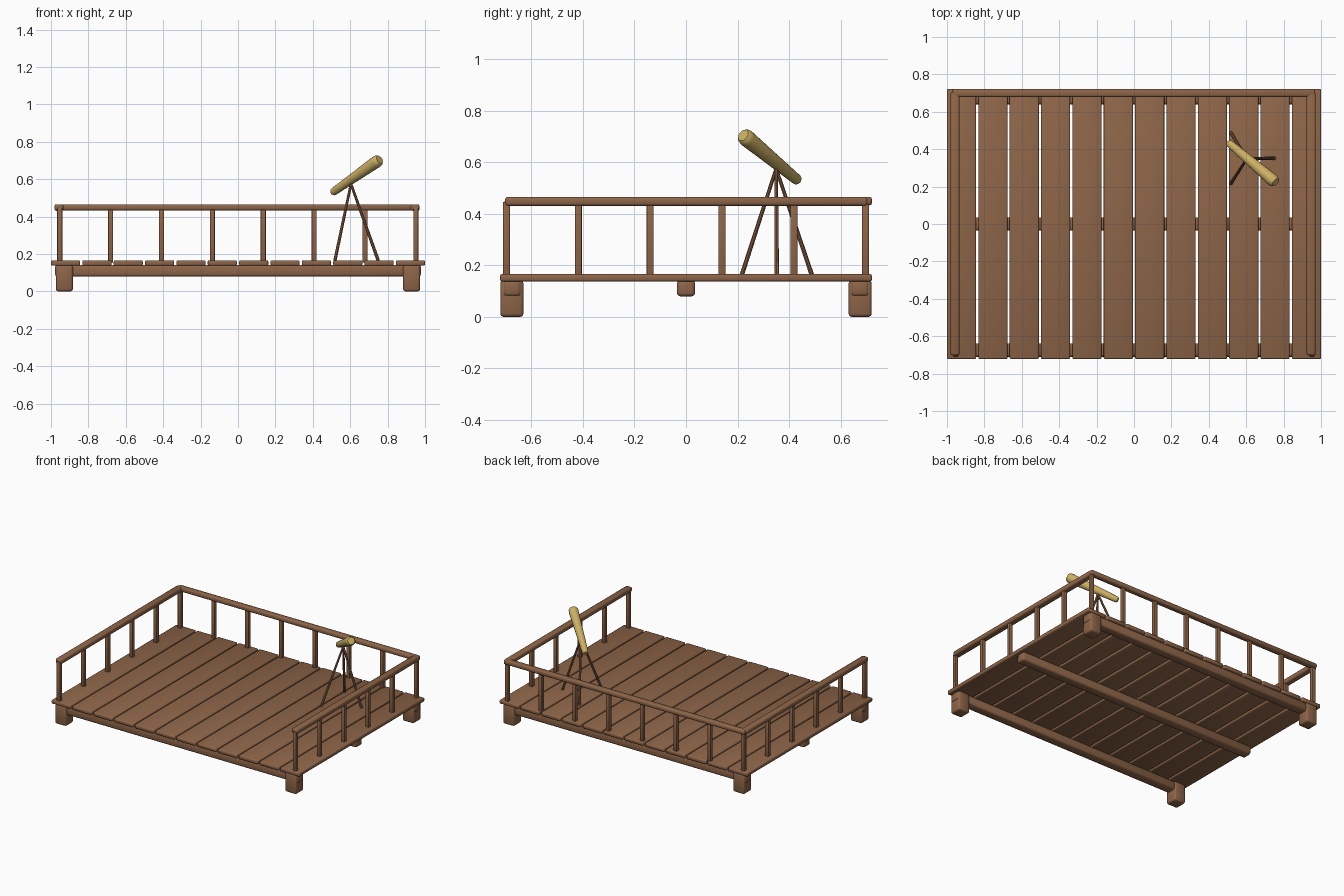
import bpy, bmesh, math
from mathutils import Vector

if "Cube" in bpy.data.objects:
    bpy.data.objects.remove(bpy.data.objects["Cube"])


def material(name, color):
    m = bpy.data.materials.new(name)
    m.diffuse_color = (*color, 1)
    m.use_nodes = True
    m.node_tree.nodes["Principled BSDF"].inputs["Base Color"].default_value = m.diffuse_color
    return m


WOOD = material("brown wood", (0.27, 0.13, 0.066))
BRASS = material("brass", (0.60, 0.43, 0.13))


def finish(name, bm, mat, angle):
    me = bpy.data.meshes.new(name)
    bm.to_mesh(me)
    bm.free()
    ob = bpy.data.objects.new(name, me)
    bpy.context.collection.objects.link(ob)
    me.materials.append(mat)
    bpy.ops.object.select_all(action='DESELECT')
    ob.select_set(True)
    bpy.context.view_layer.objects.active = ob
    bpy.ops.object.shade_smooth_by_angle(angle=math.radians(angle))
    return ob


def box(name, x, y, z, bevel=0.008):
    """Rounded box from (min, max) ranges."""
    bm = bmesh.new()
    bmesh.ops.create_cube(bm, size=1)
    for v in bm.verts:
        v.co = [r[0] + (c + 0.5) * (r[1] - r[0]) for c, r in zip(v.co, (x, y, z))]
    bmesh.ops.bevel(bm, geom=bm.edges[:], offset=bevel, segments=2,
                    profile=0.5, affect='EDGES')
    return finish(name, bm, WOOD, 60)


def tube(name, start, end, profile, mat, sides=16):
    """Round body along start-end; profile lists (fraction of length, radius)."""
    a, b = Vector(start), Vector(end)
    turn = (b - a).to_track_quat('Z', 'Y')
    bm = bmesh.new()
    rings = []
    for t, r in profile:
        rings.append([bm.verts.new(a.lerp(b, t) + turn @ Vector(
            (r * math.cos(k * math.tau / sides), r * math.sin(k * math.tau / sides), 0)))
            for k in range(sides)])
    for lo, hi in zip(rings, rings[1:]):
        for k in range(sides):
            n = (k + 1) % sides
            bm.faces.new((lo[k], lo[n], hi[n], hi[k]))
    bm.faces.new(rings[0][::-1])
    bm.faces.new(rings[-1])
    return finish(name, bm, mat, 40)


# Floor planks
for i in range(12):
    cx = -0.922 + i * 1.844 / 11
    box("floor_plank", (cx - 0.078, cx + 0.078), (-0.722, 0.722), (0.138, 0.166), 0.007)

# Beams under the floor
for cy in (-0.675, 0, 0.675):
    box("floor_beam", (-0.978, 0.978), (cy - 0.035, cy + 0.035), (0.08, 0.142), 0.012)

# Corner feet
for cx in (-0.928, 0.928):
    for cy in (-0.676, 0.676):
        box("corner_foot", (cx - 0.045, cx + 0.045), (cy - 0.045, cy + 0.045),
            (0, 0.142), 0.012)


def post(cx, cy):
    box("railing_post", (cx - 0.0135, cx + 0.0135), (cy - 0.0135, cy + 0.0135),
        (0.155, 0.447), 0.004)


# Railing posts: back row, then the two sides
for i in range(8):
    post(-0.953 + i * 0.272, 0.697)
for cx in (-0.953, 0.951):
    for i in range(5):
        post(cx, -0.697 + i * 0.279)

# Top rails
box("back_top_rail", (-0.972, 0.968), (0.679, 0.722), (0.433, 0.466), 0.01)
for name, cx in (("left_top_rail", -0.957), ("right_top_rail", 0.947)):
    box(name, (cx - 0.024, cx + 0.024), (-0.702, 0.705), (0.431, 0.466), 0.01)

# Tripod
for foot in ((0.518, 0.488, 0.164), (0.518, 0.217, 0.164), (0.75, 0.352, 0.164)):
    tube("tripod_leg", foot, (0.604, 0.35, 0.575), ((0, 0.009), (1, 0.007)), WOOD, 8)

# Telescope with a wider rounded front end
tube("telescope", (0.504, 0.436, 0.528), (0.757, 0.222, 0.705),
     ((0, 0.014), (0.015, 0.019), (0.04, 0.021), (0.5, 0.027),
      (0.93, 0.033), (0.975, 0.031), (1, 0.024)), BRASS)
